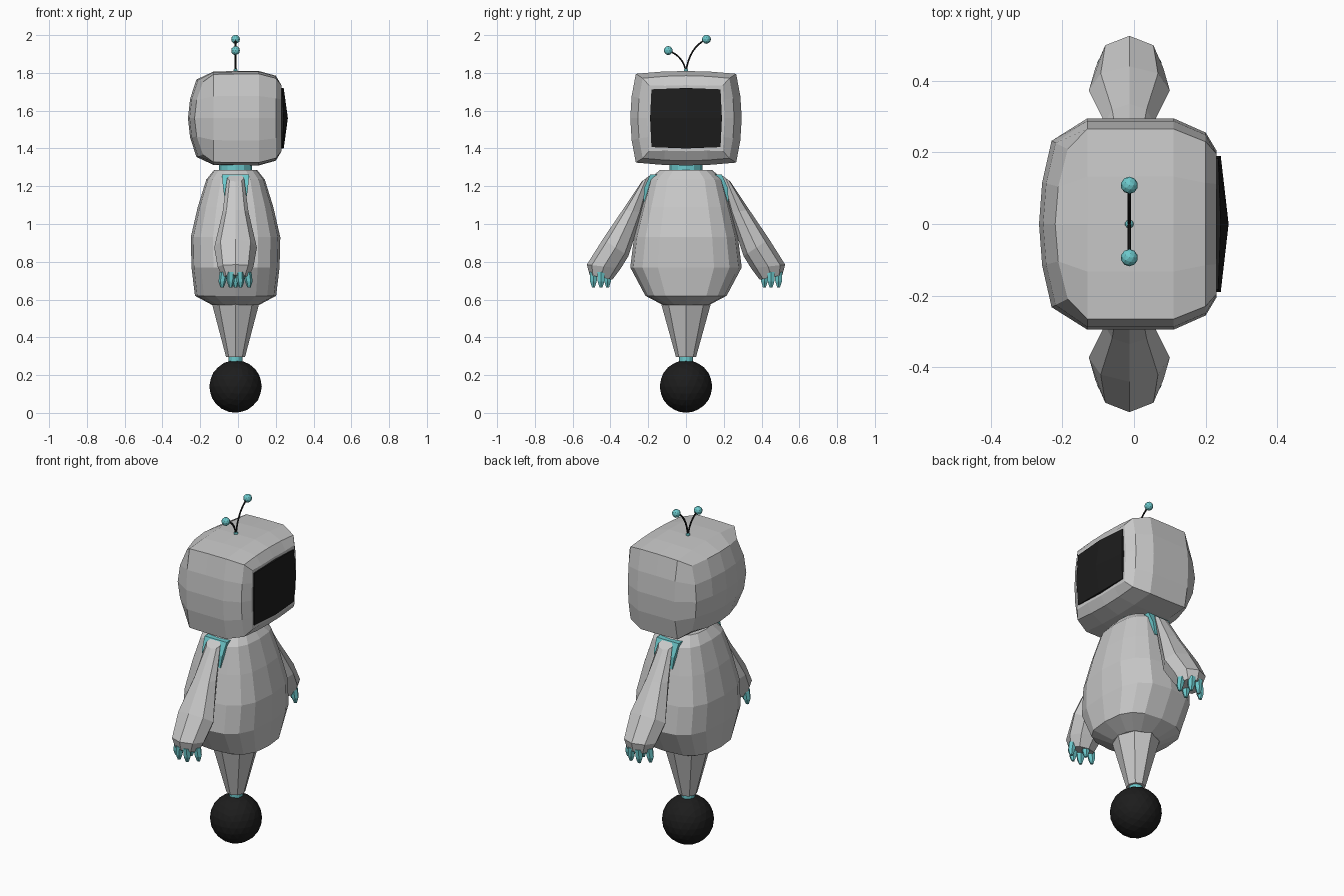
import bpy, bmesh, math
from mathutils import Vector

if "Cube" in bpy.data.objects:
    bpy.data.objects.remove(bpy.data.objects["Cube"])

CX = -0.013  # centre line of the figure


def material(name, rgb):
    m = bpy.data.materials.new(name)
    m.diffuse_color = (*rgb, 1)
    m.use_nodes = True
    m.node_tree.nodes["Principled BSDF"].inputs["Base Color"].default_value = m.diffuse_color
    return m


GREY = material("light grey shell", (0.58, 0.58, 0.58))
TEAL = material("teal trim", (0.15, 0.58, 0.60))
BLACK = material("near black", (0.012, 0.012, 0.012))


def finish(name, bm, mat):
    bmesh.ops.recalc_face_normals(bm, faces=bm.faces[:])
    me = bpy.data.meshes.new(name)
    bm.to_mesh(me)
    bm.free()
    me.materials.append(mat)
    ob = bpy.data.objects.new(name, me)
    bpy.context.collection.objects.link(ob)
    return ob


def loft(name, rings, mat):
    """Skin a list of equal-length rings and cap both ends."""
    bm = bmesh.new()
    loops = [[bm.verts.new(p) for p in ring] for ring in rings]
    n = len(loops[0])
    for a, b in zip(loops, loops[1:]):
        for i in range(n):
            j = (i + 1) % n
            bm.faces.new((a[i], a[j], b[j], b[i]))
    bm.faces.new(loops[0])
    bm.faces.new(loops[-1])
    return finish(name, bm, mat)


def ring(z, rx, ry, n=8, power=2.0, x=CX, y=0.0):
    """Horizontal superellipse ring."""
    pts = []
    for i in range(n):
        a = 2 * math.pi * i / n
        c, s = math.cos(a), math.sin(a)
        pts.append((x + rx * math.copysign(abs(c) ** (2 / power), c),
                    y + ry * math.copysign(abs(s) ** (2 / power), s), z))
    return pts


def ball(name, pos, r, sub, mat):
    bm = bmesh.new()
    bmesh.ops.create_icosphere(bm, subdivisions=sub, radius=r)
    bmesh.ops.translate(bm, verts=bm.verts, vec=pos)
    return finish(name, bm, mat)


# Head: a subdivided cube bulged into a soft box
STATIONS = {  # u: (x, half width, half height)
    -1.0: (-0.235, 0.232, 0.205), -0.5: (-0.13, 0.295, 0.247),
    0.0: (-0.01, 0.295, 0.25), 0.5: (0.11, 0.295, 0.25), 1.0: (0.20, 0.255, 0.225)}
bm = bmesh.new()
bmesh.ops.create_cube(bm, size=2)
bmesh.ops.subdivide_edges(bm, edges=bm.edges[:], cuts=3, use_grid_fill=True)
for vert in bm.verts:
    u, v, w = (round(c * 2) / 2 for c in vert.co)
    x, hy, hz = STATIONS[u]
    if u == -1:
        x = -0.265 + 0.035 * v * v + 0.045 * w * w
    vert.co = (x, v * hy * (1 - 0.1 * w * w), 1.56 + w * hz * (1 - 0.06 * v * v))
front = [f for f in bm.faces if all(abs(v.co.x - 0.20) < 1e-4 for v in f.verts)]
bmesh.ops.inset_region(bm, faces=front, thickness=0.05, depth=0)
for vert in {v for f in front for v in f.verts}:
    vert.co.x = 0.23
finish("head", bm, GREY)

# Screen: shallow pillow raised towards the middle
bm = bmesh.new()
bmesh.ops.create_grid(bm, x_segments=2, y_segments=2, size=1)
for vert in bm.verts:
    v, w = vert.co.x, vert.co.y
    edge = abs(v) + abs(w)
    vert.co = (0.235 if edge > 1.5 else 0.242 if edge > 0.5 else 0.264,
               v * (0.183 + 0.007 * (1 - abs(w))), 1.56 + w * (0.153 + 0.007 * (1 - abs(v))))
rim = [e for e in bm.edges if e.is_boundary]
out = bmesh.ops.extrude_edge_only(bm, edges=rim)["geom"]
for vert in (g for g in out if isinstance(g, bmesh.types.BMVert)):
    vert.co.x = 0.20
finish("screen", bm, BLACK)

# Torso, neck, leg and wheel
loft("torso", [ring(z, rx, ry, 16, p) for z, rx, ry, p in (
    (0.57, 0.122, 0.12, 2.6), (0.62, 0.215, 0.215, 2.8), (0.77, 0.233, 0.295, 2.8),
    (0.93, 0.237, 0.275, 2.8), (1.09, 0.20, 0.235, 2.8), (1.235, 0.155, 0.195, 2.8),
    (1.285, 0.115, 0.14, 2.6))], GREY)
loft("neck", [ring(1.27, 0.087, 0.087, 12), ring(1.33, 0.087, 0.087, 12)], TEAL)
loft("leg", [ring(0.295, 0.05, 0.053), ring(0.59, 0.128, 0.135)], GREY)
loft("ankle", [ring(0.25, 0.037, 0.037, 12), ring(0.31, 0.037, 0.037, 12)], TEAL)
ball("wheel_ball", (CX, 0, 0.14), 0.139, 3, BLACK)

# Arms: (outer y, outer z, inner y, inner z, half width)
ARM = ((0.235, 1.225, 0.185, 1.262, 0.045), (0.335, 1.075, 0.23, 1.06, 0.068),
       (0.44, 0.92, 0.305, 0.83, 0.113), (0.525, 0.785, 0.345, 0.765, 0.095),
       (0.51, 0.73, 0.39, 0.705, 0.07))
FINGERS = ((-0.065, 0.45), (-0.024, 0.49), (0.024, 0.49), (0.065, 0.45), (0.0, 0.415))
for side, s in (("left", 1), ("right", -1)):
    rings = []
    for oy, oz, iy, iz, hw in ARM:
        mid = Vector((CX, (oy + iy) / 2, (oz + iz) / 2))
        half = Vector((0, (oy - iy) / 2, (oz - iz) / 2))
        pts = []
        for k in range(8):
            a = k * math.pi / 4
            p = mid + half * math.cos(a) + Vector((hw * math.sin(a), 0, 0))
            pts.append((p.x, p.y * s, p.z))
        rings.append(pts)
    loft(side + "_arm", rings, GREY)

    # Shoulder wedge between torso and arm
    loft(side + "_shoulder", [
        [(CX - h, s * y0, z), (CX + h, s * y0, z), (CX + h, s * y1, z), (CX - h, s * y1, z)]
        for z, h, y0, y1 in ((1.12, 0.055, 0.19, 0.225), (1.19, 0.066, 0.17, 0.222),
                             (1.262, 0.072, 0.15, 0.19))], TEAL)

    # Stubby tapered fingers
    for i, (fx, fy) in enumerate(FINGERS):
        loft(f"{side}_finger_{i + 1}", [
            ring(z, r, r, 6, x=CX + fx * k, y=s * fy)
            for z, r, k in ((0.665, 0.009, 1.1), (0.695, 0.02, 1.08), (0.745, 0.023, 0.95))], TEAL)

# Antennae: thin bent wires with a ball at the tip
ball("antenna_base", (CX, 0, 1.812), 0.012, 2, TEAL)
for side, ty, tz in (("tall", 0.108, 1.978), ("short", -0.094, 1.918)):
    wire = []
    for i in range(9):
        t = i / 8
        y = ty * t * t + 2 * t * (1 - t) * ty * 0.15
        z = 1.805 + (tz - 1.805) * (2 * t * (1 - t) * 0.75 + t * t)
        dy = 2 * ty * (t + (1 - 2 * t) * 0.15)
        dz = 2 * (tz - 1.805) * (t + (1 - 2 * t) * 0.75)
        n = Vector((0, -dz, dy)).normalized() * 0.005
        wire.append([(CX + 0.005 * math.cos(a), y + n.y * math.sin(a), z + n.z * math.sin(a))
                     for a in (k * math.pi / 3 for k in range(6))])
    loft(side + "_antenna_wire", wire, BLACK)
    ball(side + "_antenna_tip", (CX, ty, tz), 0.024, 2, TEAL)
